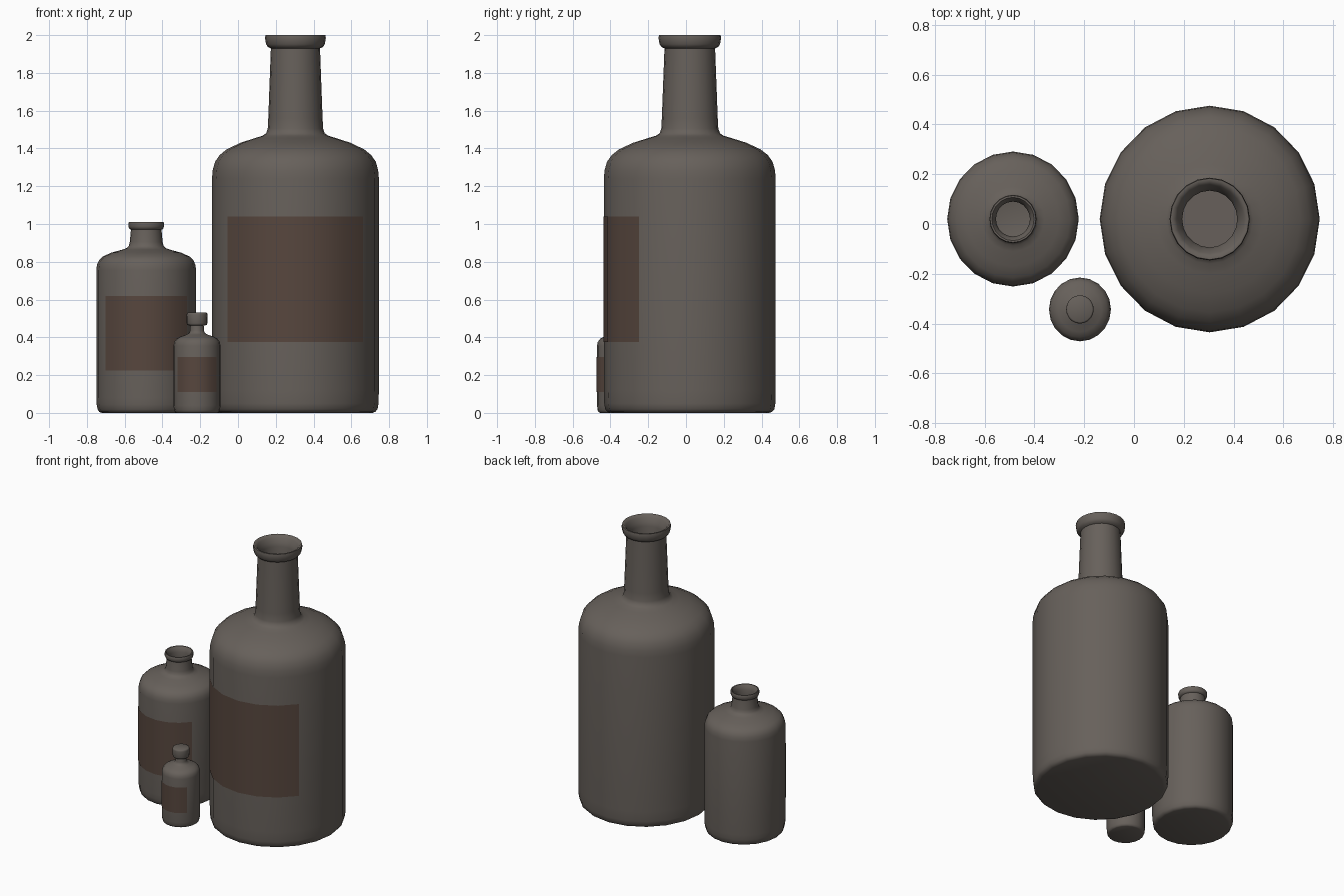
import bpy, bmesh, math

SIDES = 20


def material(name, rgb):
    m = bpy.data.materials.new(name)
    m.diffuse_color = (*rgb, 1)
    return m


GLASS = material("grey_glass", (0.135, 0.118, 0.104))
PAPER = material("brown_label", (0.095, 0.062, 0.048))


def ring_point(r, i, z, squash):
    a = -math.pi / 2 + i * 2 * math.pi / SIDES
    return (r * math.cos(a) * squash, r * math.sin(a), z)


def finish(name, bm, loc, mat):
    me = bpy.data.meshes.new(name)
    bm.to_mesh(me)
    bm.free()
    ob = bpy.data.objects.new(name, me)
    bpy.context.collection.objects.link(ob)
    ob.location = (*loc, 0)
    me.materials.append(mat)
    bpy.ops.object.select_all(action='DESELECT')
    ob.select_set(True)
    bpy.context.view_layer.objects.active = ob
    bpy.ops.object.shade_smooth_by_angle(angle=math.radians(50))


def lathe(name, profile, loc, squash):
    """Revolve (radius, z) points from the base up; both ends are capped."""
    bm = bmesh.new()
    rings = [[bm.verts.new(ring_point(r, i, z, squash)) for i in range(SIDES)]
             for r, z in profile]
    for lo, hi in zip(rings, rings[1:]):
        for i in range(SIDES):
            j = (i + 1) % SIDES
            bm.faces.new((lo[i], lo[j], hi[j], hi[i]))
    bm.faces.new(rings[0][::-1])
    bm.faces.new(rings[-1])
    finish(name, bm, loc, GLASS)


def label(name, r, z0, z1, loc, squash):
    """Paper strip wrapped over six front facets."""
    bm = bmesh.new()
    cols = [[bm.verts.new(ring_point(r + 0.002, i, z, squash)) for z in (z0, z1)]
            for i in range(-3, 4)]
    for a, b in zip(cols, cols[1:]):
        bm.faces.new((a[0], b[0], b[1], a[1]))
    finish(name, bm, loc, PAPER)


# Large bottle: outer wall, rolled lip, then inner wall down to the floor
big = (0.304, 0.02)
lathe("large_bottle", [
    (0.42, 0), (0.436, 0.006), (0.448, 0.02), (0.453, 0.05), (0.455, 0.12),
    (0.455, 1.24), (0.451, 1.285), (0.438, 1.33), (0.413, 1.365), (0.375, 1.395),
    (0.30, 1.43), (0.22, 1.455), (0.18, 1.467), (0.16, 1.48), (0.151, 1.505),
    (0.148, 1.56), (0.134, 1.93), (0.15, 1.937), (0.16, 1.952), (0.166, 1.985),
    (0.163, 2.0), (0.152, 2.0), (0.138, 1.985), (0.122, 1.955), (0.114, 1.93),
    (0.125, 1.53), (0.14, 1.46), (0.29, 1.405), (0.39, 1.35), (0.43, 1.25),
    (0.43, 0.08), (0.39, 0.03)], big, 0.971)
label("large_label", 0.455, 0.375, 1.04, big, 0.971)

# Medium bottle
mid = (-0.486, 0.02)
lathe("medium_bottle", [
    (0.24, 0), (0.255, 0.005), (0.264, 0.018), (0.269, 0.045), (0.271, 0.08),
    (0.271, 0.755), (0.267, 0.785), (0.255, 0.81), (0.235, 0.828), (0.19, 0.848),
    (0.13, 0.864), (0.105, 0.873), (0.094, 0.885), (0.089, 0.905), (0.083, 0.97),
    (0.091, 0.974), (0.096, 0.985), (0.097, 1.003), (0.094, 1.011),
    (0.087, 1.011), (0.078, 0.998), (0.07, 0.975), (0.073, 0.90), (0.085, 0.86),
    (0.18, 0.83), (0.235, 0.80), (0.251, 0.75), (0.251, 0.06), (0.22, 0.025)],
    mid, 0.975)
label("medium_label", 0.271, 0.225, 0.62, mid, 0.975)

# Small bottle with its stopper
tiny = (-0.217, -0.343)
lathe("small_bottle", [
    (0.112, 0), (0.12, 0.004), (0.125, 0.015), (0.128, 0.04),
    (0.128, 0.355), (0.124, 0.376), (0.112, 0.392), (0.09, 0.404), (0.056, 0.415),
    (0.043, 0.423), (0.038, 0.435), (0.036, 0.475)], tiny, 0.972)
lathe("small_stopper", [
    (0.045, 0.463), (0.053, 0.466), (0.056, 0.474), (0.057, 0.52),
    (0.055, 0.528), (0.05, 0.531)], tiny, 0.972)
label("small_label", 0.128, 0.11, 0.295, tiny, 0.972)
